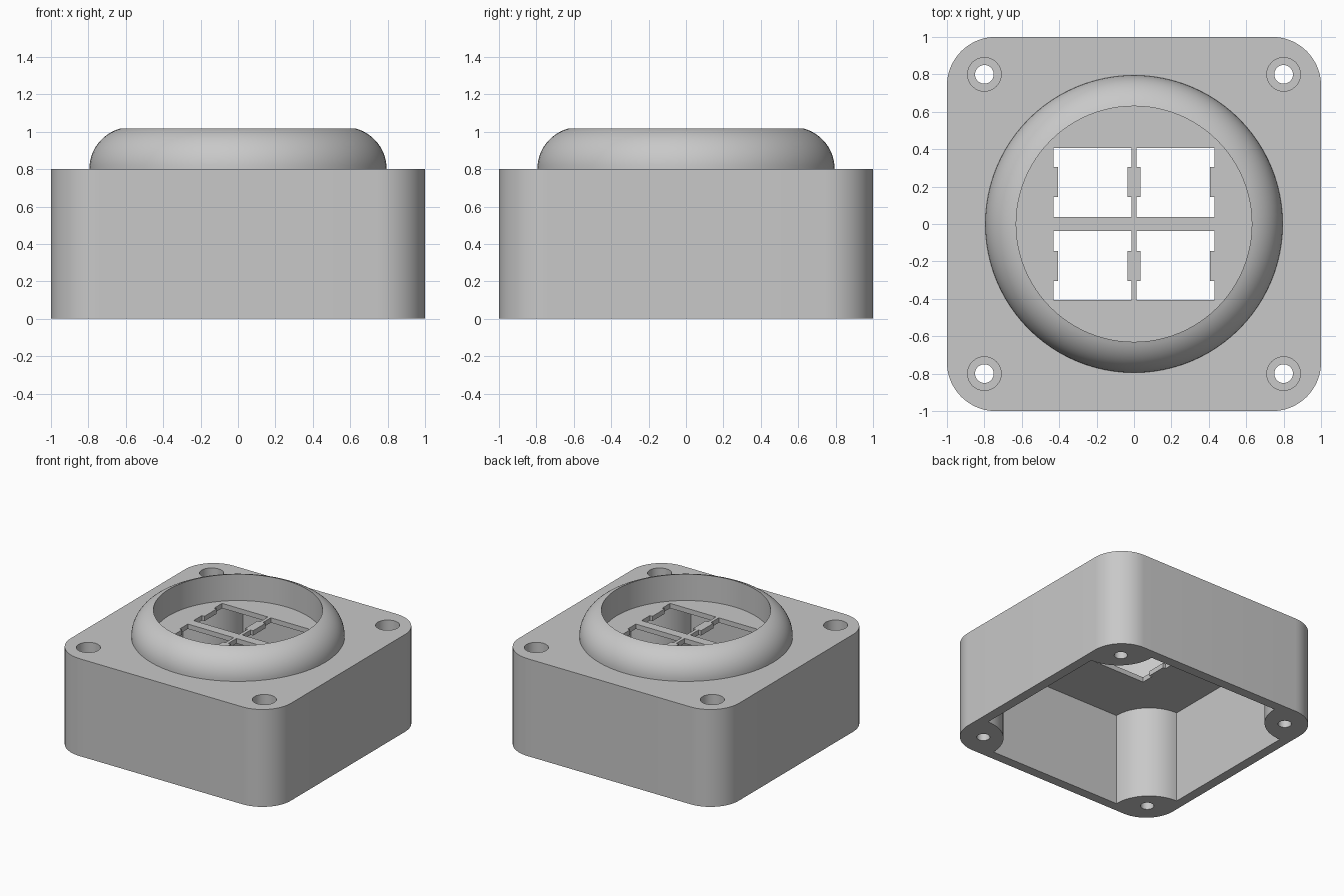
import bpy, bmesh, math

if "Cube" in bpy.data.objects:
    bpy.data.objects.remove(bpy.data.objects["Cube"])

grey = bpy.data.materials.new("light_grey")
grey.diffuse_color = (0.58, 0.58, 0.58, 1)
grey.use_nodes = True
grey.node_tree.nodes["Principled BSDF"].inputs["Base Color"].default_value = grey.diffuse_color


def arc(cx, cy, r, a0, a1, n=16):
    """Points on an arc, angles in degrees."""
    return [(cx + r * math.cos(math.radians(a0 + (a1 - a0) * i / n)),
             cy + r * math.sin(math.radians(a0 + (a1 - a0) * i / n)))
            for i in range(n + 1)]


def finish(name, bm):
    bmesh.ops.recalc_face_normals(bm, faces=bm.faces)
    me = bpy.data.meshes.new(name)
    bm.to_mesh(me)
    bm.free()
    ob = bpy.data.objects.new(name, me)
    bpy.context.collection.objects.link(ob)
    me.materials.append(grey)
    return ob


def prism(name, pts, z0, z1):
    """Extrude a flat outline from z0 to z1."""
    bm = bmesh.new()
    face = bm.faces.new([bm.verts.new((x, y, z0)) for x, y in pts])
    ext = bmesh.ops.extrude_face_region(bm, geom=[face])
    for v in ext["geom"]:
        if isinstance(v, bmesh.types.BMVert):
            v.co.z = z1
    return finish(name, bm)


def activate(ob):
    bpy.ops.object.select_all(action='DESELECT')
    ob.select_set(True)
    bpy.context.view_layer.objects.active = ob


def cut(ob, cutter):
    mod = ob.modifiers.new("cut", 'BOOLEAN')
    mod.operation = 'DIFFERENCE'
    mod.solver = 'EXACT'
    mod.object = cutter
    activate(ob)
    bpy.ops.object.modifier_apply(modifier=mod.name)
    bpy.data.objects.remove(cutter, do_unlink=True)


def smooth(ob):
    activate(ob)
    bpy.ops.object.shade_smooth_by_angle(angle=math.radians(30))


CORNERS = [(1, 1, 0), (-1, 1, 90), (-1, -1, 180), (1, -1, 270)]

# Housing: rounded square block
R = 0.26
outline = []
for sx, sy, a in CORNERS:
    outline += arc(sx * (1 - R), sy * (1 - R), R, a, a + 90)
housing = prism("housing", outline, 0, 0.8)

# Hollow underside, leaving a quarter-round screw post in every corner
hollow = []
for sx, sy, a in CORNERS:
    hollow += arc(sx * 0.92, sy * 0.92, 0.32, a + 270, a + 180)
cut(housing, prism("hollow_cutter", hollow, -0.1, 0.76))

# Screw holes with deep counterbores
for sx, sy, a in CORNERS:
    for r, z0 in ((0.09, 0.4), (0.05, -0.1)):
        circle = arc(sx * 0.8, sy * 0.8, r, 0, 360, 32)[:-1]
        cut(housing, prism("hole_cutter", circle, z0, 0.9))

# Four rectangular openings with a clip tab on both sides
for sx in (-1, 1):
    for sy in (-1, 1):
        slot = [(0.013, 0.0375), (0.43, 0.0375), (0.43, 0.145), (0.407, 0.145),
                (0.407, 0.305), (0.43, 0.305), (0.43, 0.4075), (0.013, 0.4075),
                (0.013, 0.305), (0.036, 0.305), (0.036, 0.145), (0.013, 0.145)]
        slot = [(x * sx, y * sy) for x, y in slot]
        cut(housing, prism("slot_cutter", slot, 0.7, 0.9))
smooth(housing)

# Raised ring: rounded outside, straight inside wall
top = math.degrees(math.acos(0.06 / 0.225))
profile = arc(0.57, 0.8, 0.225, 0, top, 14) + [(0.63, 0.8)]
bm = bmesh.new()
vs = [bm.verts.new((r, 0, z)) for r, z in profile]
es = [bm.edges.new(p) for p in zip(vs, vs[1:])]
bmesh.ops.spin(bm, geom=vs + es, cent=(0, 0, 0), axis=(0, 0, 1),
               angle=2 * math.pi, steps=96)
bmesh.ops.remove_doubles(bm, verts=bm.verts, dist=1e-4)
# close the foot so the ring is solid
bmesh.ops.bridge_loops(bm, edges=[e for e in bm.edges if e.is_boundary])
ring = finish("raised_ring", bm)
smooth(ring)
